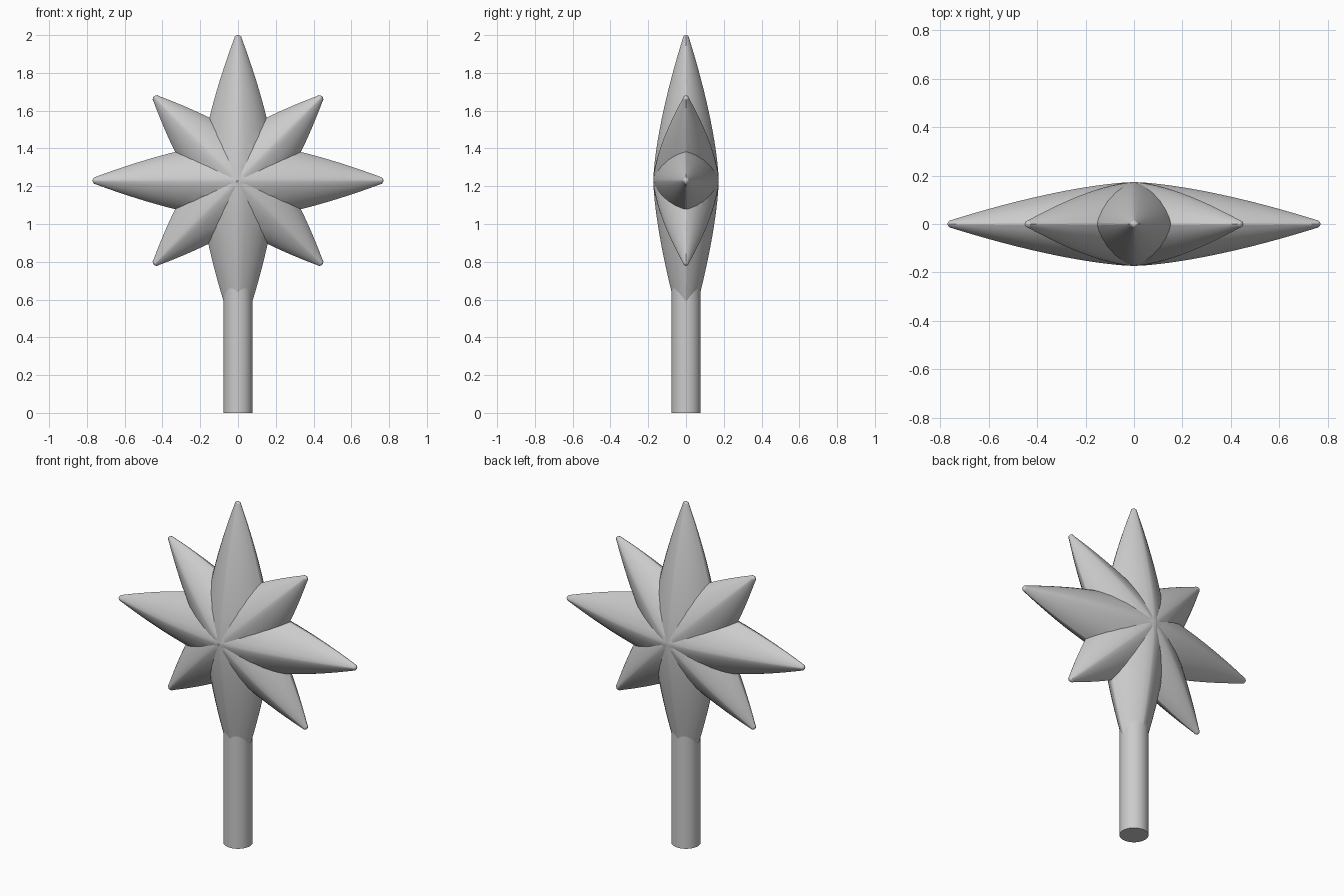
import bpy, bmesh
from math import pi, sin, cos, radians
from mathutils import Matrix, Vector

if "Cube" in bpy.data.objects:
    bpy.data.objects.remove(bpy.data.objects["Cube"])

CENTRE = Vector((0, 0, 1.23))
DEPTH, TIP, RATIO, BULGE = 0.176, 0.017, 1.19, 0.125


def section():
    """Bulging diamond outline with slightly blunted ridges (unit size)."""
    pts = []
    for q in range(4):
        for s in (0.03, 0.15, 0.3, 0.5, 0.7, 0.85, 0.97):
            b = BULGE * 4 * s * (1 - s)
            a, c = 1 - s + b, s + b
            ca, sa = round(cos(q * pi / 2)), round(sin(q * pi / 2))
            pts.append((a * ca - c * sa, a * sa + c * ca))
    return pts


def half_profile(length):
    """(distance, half depth) from just off the centre to the rounded tip."""
    end = length - TIP
    prof = []
    for i in range(1, 15):
        u = i / 14
        prof.append((u * end, TIP + (DEPTH - TIP) * (1 - u ** 1.5)))
    for a in (30, 60, 80):
        prof.append((end + TIP * sin(radians(a)), TIP * cos(radians(a))))
    return prof


def spindle(name, angle, up, down):
    """Double-ended ray through the centre of the star."""
    prof = [(-r, d) for r, d in reversed(half_profile(down))]
    prof += [(0, DEPTH)] + half_profile(up)
    bm = bmesh.new()
    outline = section()
    rings = [[bm.verts.new((x * d * RATIO, y * d, r)) for x, y in outline]
             for r, d in prof]
    n = len(outline)
    for a, b in zip(rings, rings[1:]):
        for i in range(n):
            j = (i + 1) % n
            bm.faces.new((a[i], a[j], b[j], b[i]))
    bm.faces.new(rings[0][::-1])
    bm.faces.new(rings[-1])
    bmesh.ops.recalc_face_normals(bm, faces=bm.faces)
    bm.transform(Matrix.Translation(CENTRE) @ Matrix.Rotation(angle, 4, 'Y'))
    me = bpy.data.meshes.new(name)
    bm.to_mesh(me)
    bm.free()
    ob = bpy.data.objects.new(name, me)
    bpy.context.collection.objects.link(ob)
    return ob


def activate(ob):
    bpy.ops.object.select_all(action='DESELECT')
    ob.select_set(True)
    bpy.context.view_layer.objects.active = ob


# Star head: long upright and level rays, short diagonal rays, fused together
star = spindle("star_head", 0, 0.77, 0.83)
others = [spindle("level_rays", pi / 2, 0.77, 0.77),
          spindle("diagonal_rays_a", pi / 4, 0.63, 0.63),
          spindle("diagonal_rays_b", -pi / 4, 0.63, 0.63)]
activate(star)
for ob in others:
    mod = star.modifiers.new("fuse", 'BOOLEAN')
    mod.operation = 'UNION'
    mod.solver = 'EXACT'
    mod.object = ob
    bpy.ops.object.modifier_apply(modifier=mod.name)
for ob in others:
    bpy.data.objects.remove(ob, do_unlink=True)
bpy.ops.object.shade_smooth_by_angle(angle=radians(24))

# Round pole that swallows the lower ray tip
bpy.ops.mesh.primitive_cylinder_add(vertices=48, radius=0.077, depth=0.8,
                                    location=(0, 0, 0.4))
pole = bpy.context.object
pole.name = "pole"
bpy.ops.object.shade_smooth_by_angle(angle=radians(30))
